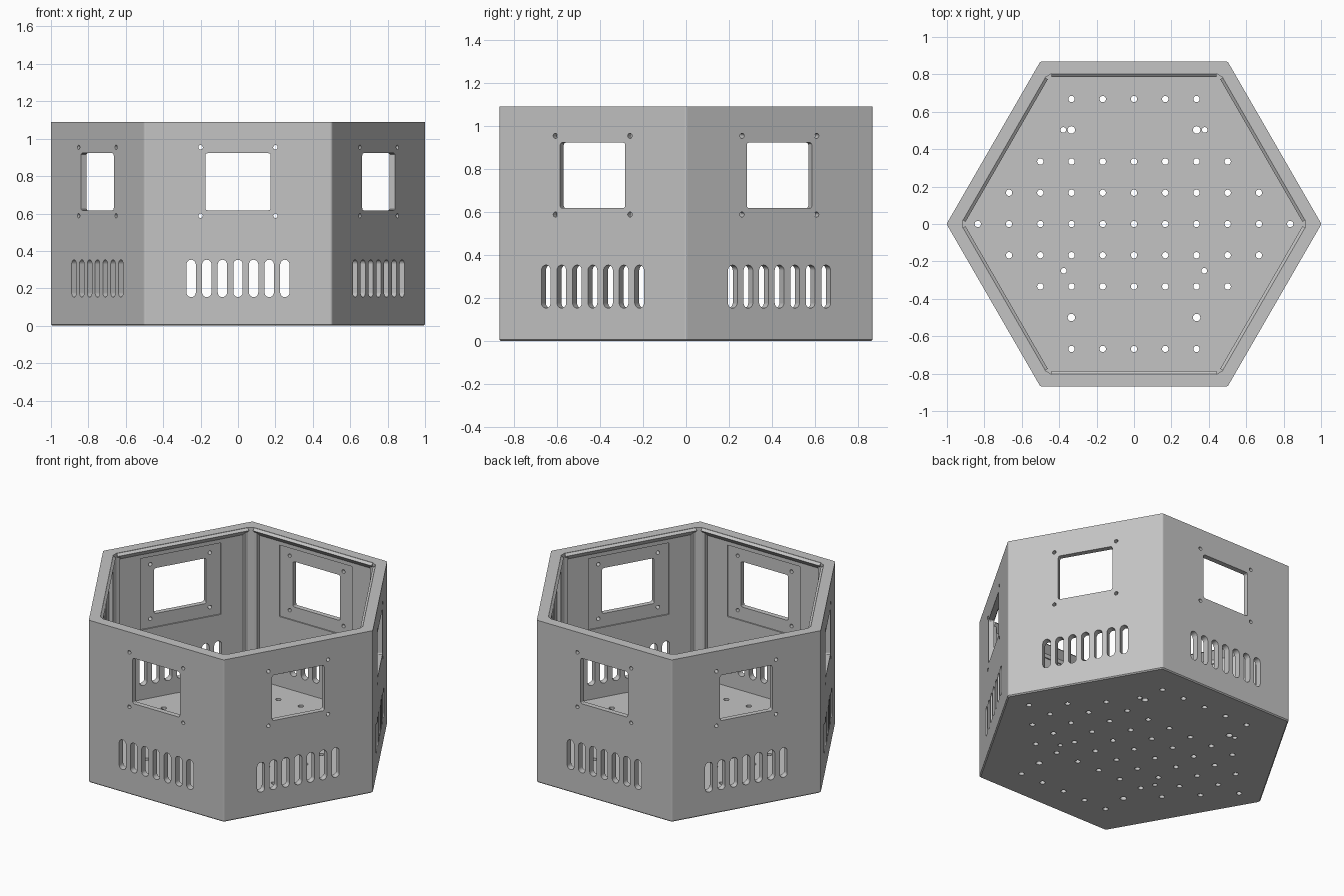
import bpy, bmesh, math
from mathutils import Matrix, Vector

if "Cube" in bpy.data.objects:
    bpy.data.objects.remove(bpy.data.objects["Cube"])

HEIGHT, APOTHEM, FLOOR = 1.09, 0.868, 0.06
INNER, RECESS, PLATE = 0.802, 0.826, 0.834   # distances of the inner wall surfaces
SIDES = [Matrix.Rotation(math.radians(60 * k), 4, 'Z') for k in range(6)]
# Stands a flat profile (x, z) up so that its depth runs along -y
UPRIGHT = Matrix.Rotation(math.pi / 2, 4, 'X')
# Takes a wall section (y, z) and runs it along x
ALONG_X = Matrix(((0, 0, 1, 0), (1, 0, 0, 0), (0, 1, 0, 0), (0, 0, 0, 1)))

grey = bpy.data.materials.new("light grey plastic")
grey.use_nodes = True
colour = (0.55, 0.55, 0.55, 1)
grey.diffuse_color = colour
grey.node_tree.nodes["Principled BSDF"].inputs["Base Color"].default_value = colour


def loft(bm, levels, matrix=Matrix()):
    """Skin a closed solid through (profile, height) levels."""
    rings = [[bm.verts.new(matrix @ Vector((x, y, z))) for x, y in profile]
             for profile, z in levels]
    bm.faces.new(rings[0][::-1])
    bm.faces.new(rings[-1])
    n = len(rings[0])
    for low, high in zip(rings, rings[1:]):
        for i in range(n):
            j = (i + 1) % n
            bm.faces.new((low[i], low[j], high[j], high[i]))


def prism(bm, profile, low, high, matrix=Matrix()):
    loft(bm, [(profile, low), (profile, high)], matrix)


def rounded_box(cx, cy, w, h, r, steps=5):
    """Rectangle with round corners, also used for slots."""
    points = []
    for k, (sx, sy) in enumerate(((1, 1), (-1, 1), (-1, -1), (1, -1))):
        for s in range(steps + 1):
            a = math.pi / 2 * (k + s / steps)
            p = (cx + sx * (w / 2 - r) + r * math.cos(a),
                 cy + sy * (h / 2 - r) + r * math.sin(a))
            if not points or math.dist(p, points[-1]) > 1e-5:
                points.append(p)
    if math.dist(points[0], points[-1]) < 1e-5:
        points.pop()
    return points


def circle(cx, cy, r, n=16):
    return [(cx + r * math.cos(2 * math.pi * i / n),
             cy + r * math.sin(2 * math.pi * i / n)) for i in range(n)]


def hexagon(apothem, r, steps):
    """Hexagon with points on the x axis and corners rounded by r."""
    radius = (apothem - r) / math.cos(math.pi / 6)
    points = []
    for k in range(6):
        a = math.pi / 3 * k
        for s in range(steps + 1):
            b = a + math.pi / 3 * (s / steps - 0.5)
            points.append((radius * math.cos(a) + r * math.cos(b),
                           radius * math.sin(a) + r * math.sin(b)))
    return points


def make(name, bm):
    bmesh.ops.recalc_face_normals(bm, faces=bm.faces)
    mesh = bpy.data.meshes.new(name)
    bm.to_mesh(mesh)
    bm.free()
    mesh.materials.append(grey)
    obj = bpy.data.objects.new(name, mesh)
    bpy.context.collection.objects.link(obj)
    return obj


# Outer body with a fine chamfer round the bottom
bm = bmesh.new()
outline = hexagon(APOTHEM, 0.015, 4)
loft(bm, [(hexagon(APOTHEM - 0.007, 0.015, 4), 0), (outline, 0.007), (outline, HEIGHT)])
body = make("hexagonal_enclosure", bm)

# Hollow interior with chamfered corners
bm = bmesh.new()
prism(bm, hexagon(INNER, 0.035, 1), FLOOR, HEIGHT + 0.1)
cutters = [make("cavity_cutter", bm)]

# Wall panels thinned between the corner posts, with a sloped ceiling
bm = bmesh.new()
section = [(0.75, FLOOR), (RECESS, FLOOR), (RECESS, 1.035), (0.75, 1.035 + RECESS - 0.75)]
for side in SIDES:
    prism(bm, section, -0.42, 0.42, side @ ALONG_X)
cutters.append(make("recess_cutter", bm))

# Shallow pocket behind each window
bm = bmesh.new()
for side in SIDES:
    prism(bm, rounded_box(0, 0.769, 0.54, 0.48, 0.001, 1), 0.75, PLATE, side @ UPRIGHT)
cutters.append(make("pocket_cutter", bm))

# Windows, screw holes and ventilation slots in every wall
bm = bmesh.new()
for side in SIDES:
    shapes = [rounded_box(0, 0.77, 0.35, 0.305, 0.012, 3)]
    shapes += [circle(x, z, 0.012) for x in (-0.2, 0.2) for z in (0.588, 0.954)]
    shapes += [rounded_box(i * 0.0835, 0.253, 0.05, 0.2, 0.025) for i in range(-3, 4)]
    for shape in shapes:
        prism(bm, shape, 0.72, 0.95, side @ UPRIGHT)

# Mounting holes through the floor
pitch = 0.167
holes = [(i * pitch, row * pitch, 0.017)
         for row, reach in ((4, 2), (2, 3), (1, 4), (0, 5), (-1, 4), (-2, 3), (-4, 2))
         for i in range(-reach, reach + 1)]
for s in (-1, 1):
    holes += [(s * 0.335, 0.503, 0.02), (s * 0.378, 0.503, 0.015),
              (s * 0.335, -0.5, 0.02), (s * 0.376, -0.25, 0.015)]
for x, y, r in holes:
    prism(bm, circle(x, y, r), -0.05, FLOOR + 0.05)
cutters.append(make("opening_cutter", bm))

# Cut everything, then discard the cutters
for cutter in cutters:
    cutter.hide_render = True
    mod = body.modifiers.new(cutter.name, 'BOOLEAN')
    mod.operation, mod.solver, mod.object = 'DIFFERENCE', 'EXACT', cutter
    mod.use_self = True
depsgraph = bpy.context.evaluated_depsgraph_get()
cut_mesh = bpy.data.meshes.new_from_object(body.evaluated_get(depsgraph))
body.modifiers.clear()
body.data = cut_mesh
for cutter in cutters:
    bpy.data.objects.remove(cutter)

# Snap-fit ridge just below the rim of each inner wall
bm = bmesh.new()
ridge = [(INNER + 0.003, 1.059), (INNER, 1.059), (INNER - 0.016, 1.075),
         (INNER, 1.088), (INNER + 0.003, 1.088)]
for side in SIDES:
    prism(bm, ridge, -0.44, 0.44, side @ ALONG_X)
ridges = make("snap_ridges", bm)

# Smooth rounded corners and holes while the walls stay flat
for obj in (body, ridges):
    bpy.ops.object.select_all(action='DESELECT')
    obj.select_set(True)
    bpy.context.view_layer.objects.active = obj
    bpy.ops.object.shade_smooth_by_angle(angle=math.radians(25))
    weighted = obj.modifiers.new("flat_walls", 'WEIGHTED_NORMAL')
    weighted.keep_sharp = True
